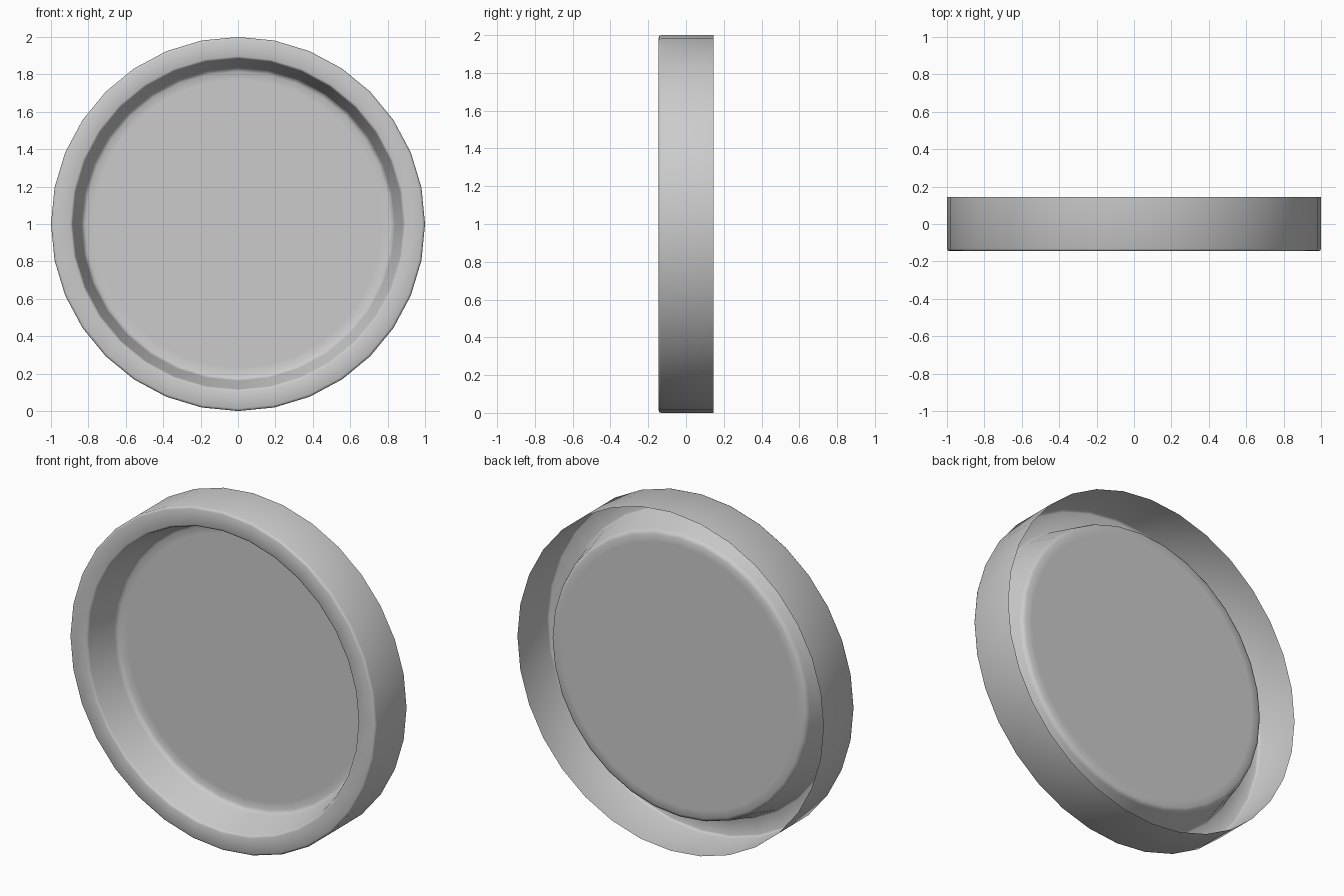
import bpy
import bmesh
from math import pi, sin, cos

old = bpy.data.objects.get("Cube")
if old:
    bpy.data.objects.remove(old, do_unlink=True)

SIDES = 32

# Plain grey material
grey = bpy.data.materials.new("plain grey")
grey.use_nodes = True
colour = (0.6, 0.6, 0.6, 1)
grey.diffuse_color = colour
grey.node_tree.nodes["Principled BSDF"].inputs["Base Color"].default_value = colour

# Half section (radius, y): open back edge, outer wall, rim, tapered inner wall, floor
section = [
    (1.0, 0.145), (1.0, -0.132), (0.996, -0.141), (0.987, -0.145),
    (0.897, -0.145), (0.888, -0.141), (0.884, -0.132),
    (0.838, 0.042), (0.832, 0.056), (0.815, 0.065), (0.77, 0.065),
]


def ring(bm, radius, y):
    angles = [2 * pi * i / SIDES for i in range(SIDES)]
    return [bm.verts.new((radius * sin(a), y, 1 + radius * cos(a))) for a in angles]


# Revolve the section as a single sheet and close the floor
bm = bmesh.new()
rings = [ring(bm, r, y) for r, y in section]
for a, b in zip(rings, rings[1:]):
    for i in range(SIDES):
        j = (i + 1) % SIDES
        bm.faces.new((a[i], a[j], b[j], b[i]))
floor = bm.faces.new(rings[-1])
bmesh.ops.recalc_face_normals(bm, faces=bm.faces)
floor.normal_update()
if floor.normal.y > 0:
    bmesh.ops.reverse_faces(bm, faces=bm.faces)
for face in bm.faces:
    face.smooth = True

mesh = bpy.data.meshes.new("round_tray")
bm.to_mesh(mesh)
bm.free()
mesh.materials.append(grey)
tray = bpy.data.objects.new("round_tray", mesh)
bpy.context.collection.objects.link(tray)
